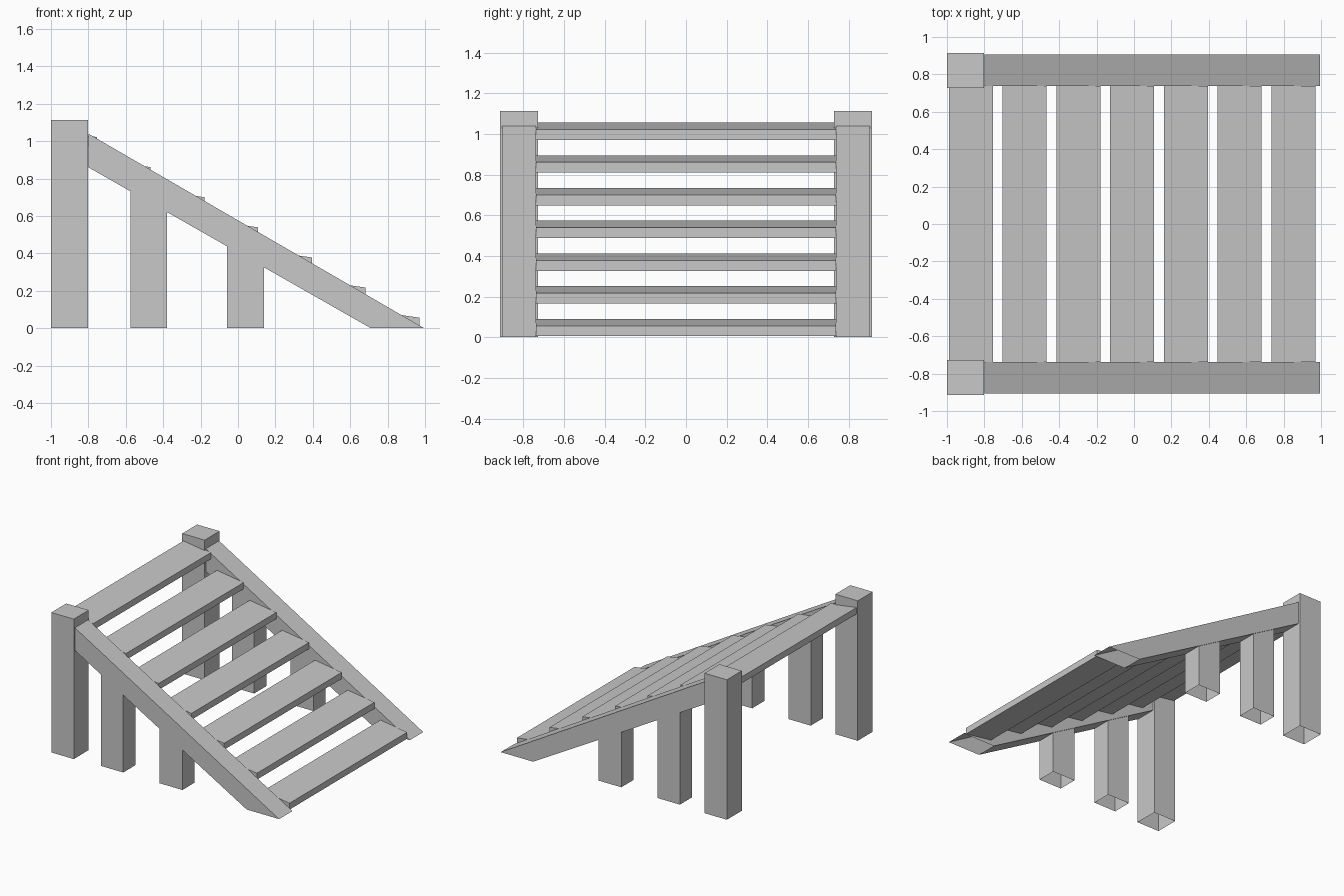
import bpy
import bmesh

cube = bpy.data.objects.get("Cube")
if cube:
    bpy.data.objects.remove(cube, do_unlink=True)

grey = bpy.data.materials.new("plain_grey")
grey.use_nodes = True
COLOUR = (0.58, 0.58, 0.58, 1)
grey.diffuse_color = COLOUR
grey.node_tree.nodes["Principled BSDF"].inputs["Base Color"].default_value = COLOUR


def extrude_profile(name, profile, y0, y1, open_base=False):
    """Sweep an (x, z) outline from y0 to y1; optionally leave the ground face open."""
    bm = bmesh.new()
    near = [bm.verts.new((x, y0, z)) for x, z in profile]
    far = [bm.verts.new((x, y1, z)) for x, z in profile]
    bm.faces.new(near)
    bm.faces.new(far[::-1])
    for i in range(len(profile)):
        j = (i + 1) % len(profile)
        bm.faces.new((near[j], near[i], far[i], far[j]))
    bmesh.ops.recalc_face_normals(bm, faces=bm.faces)
    if open_base:
        base = [f for f in bm.faces if all(v.co.z < 0.001 for v in f.verts)]
        bmesh.ops.delete(bm, geom=base, context='FACES')
    mesh = bpy.data.meshes.new(name)
    bm.to_mesh(mesh)
    bm.free()
    mesh.materials.append(grey)
    obj = bpy.data.objects.new(name, mesh)
    bpy.context.collection.objects.link(obj)
    return obj


def rect(x0, x1, height):
    return [(x0, 0), (x1, 0), (x1, height), (x0, height)]


# Posts, supports and sloping side rails, repeated on both sides
rail = [(-0.8, 1.04), (-0.8, 0.86), (0.71, 0), (0.995, 0)]
for side, s in (("right", -1), ("left", 1)):
    extrude_profile("tall_post_" + side, rect(-1, -0.803, 1.112), s * 0.728, s * 0.915, True)
    extrude_profile("side_rail_" + side, rail, s * 0.738, s * 0.905, True)
    extrude_profile("rear_support_" + side, rect(-0.575, -0.38, 0.755), s * 0.745, s * 0.898, True)
    extrude_profile("middle_support_" + side, rect(-0.06, 0.14, 0.46), s * 0.745, s * 0.898, True)

# Seven slightly tilted treads
for i in range(7):
    x = 0.97 - i * 0.2875
    z = 0.005 + i * 0.161
    tread = [(x, z), (x, z + 0.051), (x - 0.235, z + 0.085), (x - 0.235, z + 0.034)]
    extrude_profile("tread_%d" % (i + 1), tread, -0.738, 0.738)
